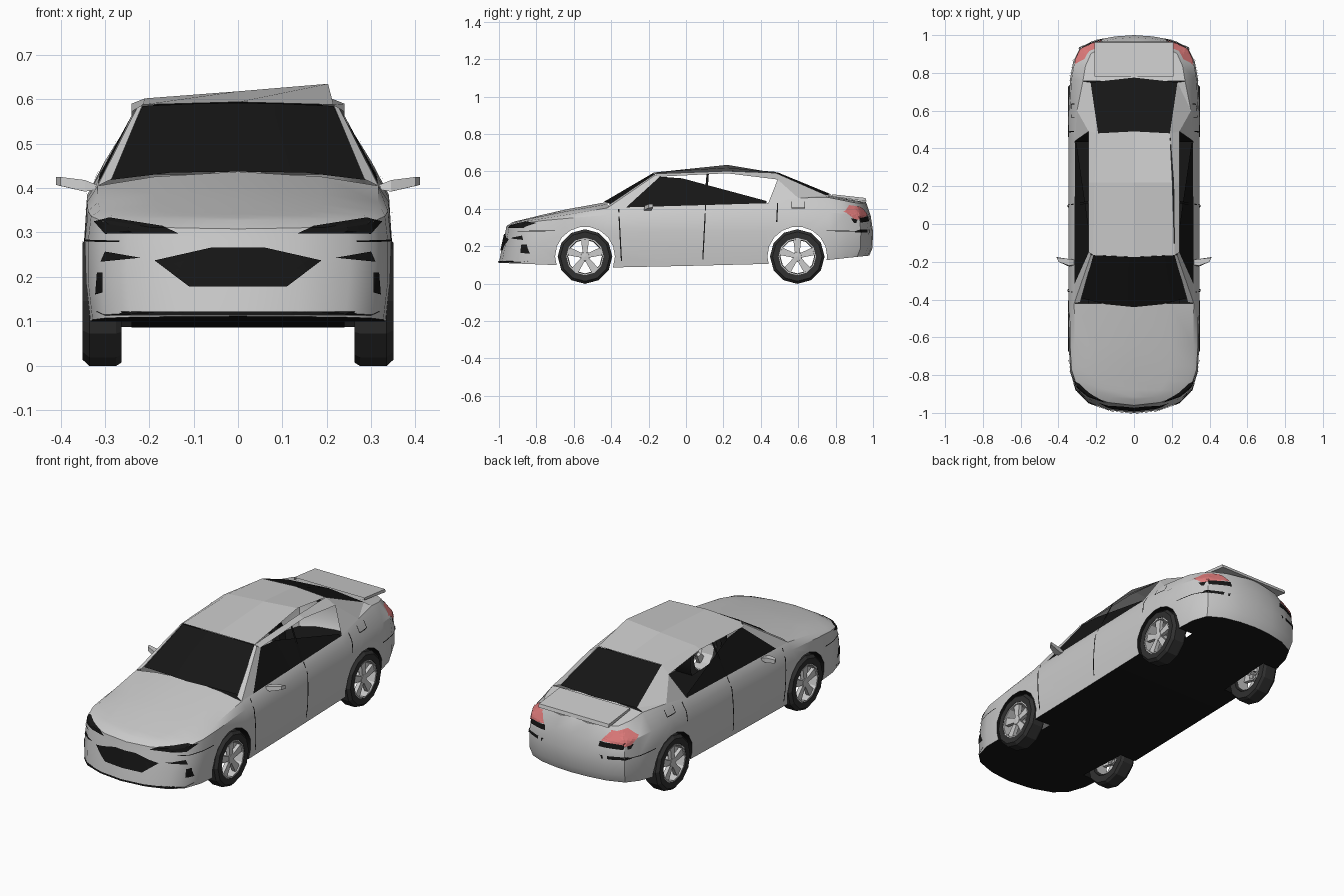
import bpy, bmesh
from math import radians, cos, sin, pi, hypot
from mathutils import Vector
from mathutils.bvhtree import BVHTree

if "Cube" in bpy.data.objects:
    bpy.data.objects.remove(bpy.data.objects["Cube"])


def material(name, r, g, b):
    m = bpy.data.materials.new(name)
    m.diffuse_color = (r, g, b, 1)
    m.use_nodes = True
    m.node_tree.nodes["Principled BSDF"].inputs["Base Color"].default_value = m.diffuse_color
    return m


BLACK = material("black", .008, .008, .008)
RUBBER = material("rubber", .03, .03, .03)
RED = material("red", .75, .2, .2)


def smooth(ob, angle=32):
    bpy.ops.object.select_all(action='DESELECT')
    ob.select_set(True)
    bpy.context.view_layer.objects.active = ob
    bpy.ops.object.shade_smooth_by_angle(angle=radians(angle))


def make(name, verts, faces, mat=None, mirror=False):
    verts, faces = [tuple(v) for v in verts], [tuple(f) for f in faces]
    if mirror:
        n = len(verts)
        faces += [tuple(i + n for i in reversed(f)) for f in faces]
        verts += [(-x, y, z) for x, y, z in verts]
    me = bpy.data.meshes.new(name)
    me.from_pydata(verts, [], faces)
    ob = bpy.data.objects.new(name, me)
    bpy.context.collection.objects.link(ob)
    if mat:
        me.materials.append(mat)
    return ob


def grid(name, rows, mat=None, mirror=False):
    w = len(rows[0])
    faces = [(r * w + c, r * w + c + 1, r * w + w + c + 1, r * w + w + c)
             for r in range(len(rows) - 1) for c in range(w - 1)]
    return make(name, [p for r in rows for p in r], faces, mat, mirror)


def lerp(table, y):
    if y <= table[0][0]:
        return table[0][1]
    for (a, u), (b, v) in zip(table, table[1:]):
        if y <= b:
            return u + (v - u) * (y - a) / (b - a)
    return table[-1][1]


def clamp(t):
    return max(0, min(1, t))


# Body: half plan outline stacked in five levels (height, width, nose and tail shifts)
plan = [(0, -.98), (.14, -.965), (.25, -.925), (.31, -.87), (.338, -.78), (.345, -.65),
        (.347, -.42), (.347, 0), (.347, .43), (.347, .6), (.338, .77), (.322, .86),
        (.285, .935), (.2, .975), (.1, .993), (0, 1)]
levels = [
    ([(-1, .112), (-.7, .1), (-.4, .085), (.42, .105), (.75, .125), (1, .15)], [(0, .97)], -.02, -.02),
    ([(0, .19)], [(0, 1)], -.005, -.003),
    ([(0, .28)], [(0, 1)], .015, 0),
    ([(-1, .305), (-.8, .335), (-.4, .37), (.4, .385), (.8, .38), (1, .36)], [(0, .98)], .02, -.012),
    ([(-1, .325), (-.9, .335), (-.7, .36), (-.42, .405), (.43, .43), (.6, .458), (.77, .462), (.95, .43)],
     [(-1, .92), (.43, .9), (.6, .87), (.77, .8), (1, .8)], .05, -.035)]
crown = [(-.98, .33), (-.7, .388), (-.42, .437), (.43, .45), (.77, .475), (.97, .44)]


def ring(k, x, y):
    zs, ws, front, rear = levels[k]
    shift = front * clamp((-y - .6) / .35) + rear * clamp((y - .65) / .3)
    return Vector((x * lerp(ws, y), y + shift, lerp(zs, y)))


outline = plan + [(-x, y) for x, y in reversed(plan[1:-1])]
N, H = len(outline), len(plan)
bm = bmesh.new()
rings = [[bm.verts.new(ring(k, x, y)) for x, y in outline] for k in range(5)]
for a, b in zip(rings, rings[1:]):
    for i in range(N):
        j = (i + 1) % N
        bm.faces.new((a[i], a[j], b[j], b[i]))


def span(rg, fractions):
    rows = []
    for i in range(1, H - 1):
        e, y = rg[i].co, plan[i][1]
        mids = [bm.verts.new((e.x * f, e.y, e.z + (max(lerp(crown, y), e.z) - e.z) * (1 - f * f)))
                for f in fractions]
        rows.append([rg[i]] + mids + [rg[N - i]])
    for a, b in zip(rows, rows[1:]):
        for c in range(len(a) - 1):
            bm.faces.new((a[c], a[c + 1], b[c + 1], b[c]))
    for tip, row in ((rg[0], rows[0]), (rg[H - 1], rows[-1])):
        for c in range(len(row) - 1):
            bm.faces.new((tip, row[c], row[c + 1]))


span(rings[4], (.6, 0, -.6))
span(rings[0], ())
bmesh.ops.recalc_face_normals(bm, faces=bm.faces)
skin = BVHTree.FromBMesh(bm)
body = make("body", [], [])
bm.to_mesh(body.data)
bm.free()

# Wheel arches
WHEELS = [(-.54, .145), (.595, .145)]
for s in (-1, 1):
    for wy, wz in WHEELS:
        bpy.ops.mesh.primitive_cylinder_add(vertices=18, radius=.16, depth=.22,
                                            location=(s * .35, wy, wz), rotation=(0, pi / 2, 0))
        cutter = bpy.context.object
        mod = body.modifiers.new("arch", 'BOOLEAN')
        mod.operation, mod.solver, mod.object = 'DIFFERENCE', 'EXACT', cutter
        bpy.context.view_layer.objects.active = body
        bpy.ops.object.modifier_apply(modifier=mod.name)
        bpy.data.objects.remove(cutter)

# Open the cabin and inner arches, blacken the floor and arch liners
body.data.materials.clear()
body.data.materials.append(None)
body.data.materials.append(BLACK)
bm = bmesh.new()
bm.from_mesh(body.data)
bm.normal_update()
gone = []
for f in bm.faces:
    c, n = f.calc_center_median(), f.normal
    liner = abs(c.x) < .34 and any(hypot(c.y - wy, c.z - wz) < .165 for wy, wz in WHEELS)
    f.material_index = 1 if n.z < -.8 or (liner and abs(n.x) < .3) else 0
    if (n.z > .85 and c.z > .38 and -.42 < c.y < .77 and abs(c.x) < .31) or \
            (abs(n.x) > .9 and abs(c.x) < .26 and c.z < .32):
        gone.append(f)
bmesh.ops.delete(bm, geom=gone, context='FACES')
bm.to_mesh(body.data)
bm.free()
smooth(body)


# Panels and lamps laid on the body skin
def decal(name, pts, view, mat=BLACK, lift=.005):
    for s in (-1, 1):
        b = bmesh.new()
        b.faces.new([b.verts.new((u, v, 0)) for u, v in pts])
        bmesh.ops.triangulate(b, faces=b.faces)
        bmesh.ops.subdivide_edges(b, edges=b.edges, cuts=4, use_grid_fill=True)
        for v in b.verts:
            u, z = v.co.x, v.co.y
            start, ray = {'front': ((s * u, -2, z), (0, 1, 0)), 'rear': ((s * u, 2, z), (0, -1, 0)),
                          'side': ((s * 2, u, z), (-s, 0, 0))}[view]
            hit = skin.ray_cast(Vector(start), Vector(ray))[0]
            if hit is None:
                hit = skin.find_nearest(Vector((s * .3, start[1] / 2, z)))[0]
            v.co = hit - Vector(ray) * lift
        ob = make(name, [], [], mat)
        b.to_mesh(ob.data)
        b.free()


def line(name, a, b, w=.004):
    d = (Vector(b) - Vector(a)).normalized() * w
    n = (-d.y, d.x)
    decal(name, [(a[0] - n[0], a[1] - n[1]), (b[0] - n[0], b[1] - n[1]),
                 (b[0] + n[0], b[1] + n[1]), (a[0] + n[0], a[1] + n[1])], 'side')


decal("grille", [(0, .178), (.11, .178), (.188, .237), (.06, .266), (0, .266)], 'front')
decal("headlight", [(.135, .298), (.3, .297), (.325, .325), (.29, .334), (.17, .315)], 'front')
decal("fog_lamp", [(.22, .243), (.31, .234), (.3, .257)], 'front')
decal("air_slit", [(.305, .165), (.322, .16), (.318, .21), (.305, .21)], 'front')
decal("lower_lip", [(0, .113), (.3, .113), (.32, .122), (0, .122)], 'front')
decal("tail_light", [(.17, .365), (.3, .35), (.31, .385), (.262, .42), (.2, .405)], 'rear', RED)
decal("tail_light_base", [(.16, .335), (.3, .325), (.305, .348), (.165, .362)], 'rear')
decal("tail_light_side", [(.85, .385), (.93, .415), (.965, .34), (.9, .345)], 'side', RED)
decal("rear_reflector", [(.9, .275), (.98, .272), (.98, .29), (.92, .288)], 'side')
for a, b in [((-.36, .4), (-.345, .12)), ((.105, .42), (.09, .13)), ((.49, .43), (.485, .33))]:
    line("door_seam", a, b, .003)
line("rear_bumper_seam", (.75, .283), (.93, .28), .002)
line("front_bumper_seam", (-.9, .28), (-.7, .283), .002)
for a, b in [((.565, .405), (.635, .405)), ((.565, .405), (.565, .44)), ((.635, .405), (.635, .44))]:
    line("fuel_door_edge", a, b, .002)


# Cabin
def edge(y):
    return ring(4, lerp([(b, a) for a, b in plan[3:12]], y), y)


smooth(grid("windscreen", [
    [(-.29, -.39, .418), (-.15, -.425, .435), (0, -.44, .437), (.15, -.425, .435), (.29, -.39, .418)],
    [(-.215, -.165, .585), (-.1, -.172, .59), (0, -.175, .592), (.1, -.172, .59), (.215, -.165, .585)]], BLACK))
grid("roof", [[(-.215, -.165, .588), (0, -.175, .594), (.215, -.165, .588)],
              [(-.21, .22, .602), (0, .22, .618), (.203, .22, .635)],
              [(-.19, .48, .592), (0, .49, .597), (.19, .48, .592)]])
grid("rear_window", [[(-.19, .48, .59), (0, .49, .595), (.19, .48, .59)],
                     [(-.23, .75, .473), (0, .775, .478), (.23, .75, .473)]], BLACK)
grid("front_pillar", [[(.285, -.415, .42), edge(-.42), edge(-.32)],
                      [(.215, -.165, .588), (.228, -.165, .58), (.235, -.135, .57)]], None, True)
grid("roof_rail", [[(.215, -.165, .588), (.24, -.15, .572)], [(.21, .22, .602), (.24, .22, .59)],
                   [(.19, .48, .592), (.24, .49, .557)]], None, True)
make("rear_pillar", [(.19, .48, .592), (.24, .49, .557), edge(.44), edge(.6), edge(.77), (.23, .75, .473)],
     [(1, 2, 3), (0, 1, 3, 5), (5, 3, 4)], None, True)
make("side_glass", [edge(-.32), (.235, -.14, .572), (.24, -.02, .563), (.305, .43, .442), edge(.43), edge(0)],
     [(0, 1, 2, 5), (5, 2, 3, 4)], BLACK, True)
grid("centre_pillar", [[edge(.095), edge(.11)], [(.24, .11, .587), (.24, .122, .587)]], BLACK, True)

# Tail spoiler
make("spoiler", [(x, y, z) for x in (-.21, .21) for y, z in ((.78, .478), (.96, .458), (.965, .44), (.78, .466))],
     [(0, 1, 5, 4), (1, 2, 6, 5), (2, 3, 7, 6), (0, 3, 2, 1), (4, 5, 6, 7)])

# Door mirrors
make("mirror", [(.3, -.215, .4), (.3, -.19, .4), (.345, -.225, .392), (.345, -.185, .392), (.345, -.22, .418),
                (.345, -.185, .418), (.4, -.2, .405), (.41, -.175, .407), (.4, -.2, .425), (.41, -.178, .425)],
     [(0, 2, 4), (1, 5, 3), (0, 4, 5, 1), (0, 1, 3, 2), (2, 6, 8, 4), (3, 5, 9, 7), (4, 8, 9, 5),
      (2, 3, 7, 6), (6, 7, 9, 8)], None, True)


# Wheels: lathed tyre and hub with five spokes
def lathe(name, profile, wy, wz, mat, sides=12):
    rows = [[(x, wy + r * cos(2 * pi * i / sides), wz + r * sin(2 * pi * i / sides))
             for i in range(sides + 1)] for x, r in profile]
    return grid(name, rows, mat, True)


for wy, wz in WHEELS:
    lathe("tyre", [(.262, .1), (.262, .138), (.275, .146), (.335, .146), (.35, .132), (.348, .1), (.262, .1)],
          wy, wz, RUBBER)
    lathe("rim", [(.346, .104), (.346, .093), (.27, .09)], wy, wz, None)
    lathe("hub", [(.3, .028), (.34, .024), (.342, 0)], wy, wz, None, 8)
    for k in range(5):
        a = pi / 2 + k * 2 * pi / 5
        verts = [(x, wy + r * cos(a) - t * sin(a), wz + r * sin(a) + t * cos(a))
                 for x in (.318, .338) for r, t in ((.015, -.012), (.098, -.022), (.098, .022), (.015, .012))]
        make("spoke", verts, [(4, 5, 6, 7), (0, 3, 2, 1), (0, 1, 5, 4), (2, 3, 7, 6)], None, True)
